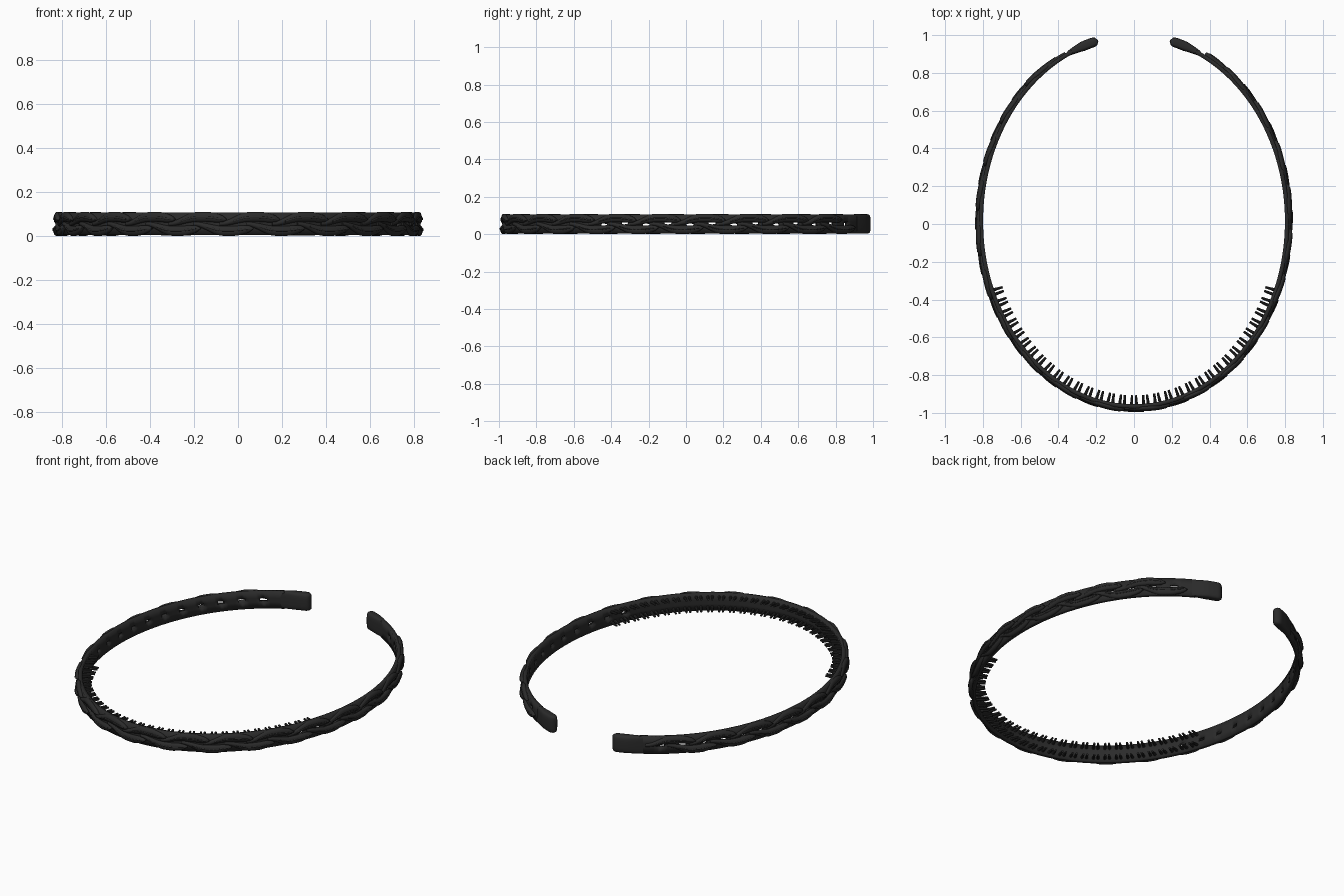
import bpy, bmesh, math
from mathutils import Vector

cube = bpy.data.objects.get("Cube")
if cube:
    bpy.data.objects.remove(cube)

black = bpy.data.materials.new("soft_black")
black.use_nodes = True
color = (0.024, 0.024, 0.024, 1)
black.diffuse_color = color
bsdf = black.node_tree.nodes["Principled BSDF"]
bsdf.inputs["Base Color"].default_value = color
bsdf.inputs["Roughness"].default_value = 0.6

# Oval path, measured by arc length from the middle of the front
A, B, CY, MID = 0.81, 0.98, 0.015, 0.055
END_ANGLE = math.pi - math.asin(0.19 / A)
SAMPLES = 2000
lengths = [0.0]
for i in range(SAMPLES):
    t = END_ANGLE * (i + 0.5) / SAMPLES
    step = math.hypot(A * math.cos(t), B * math.sin(t)) * END_ANGLE / SAMPLES
    lengths.append(lengths[-1] + step)
HALF = lengths[-1]


def angle_at(s):
    d = min(abs(s), HALF)
    lo, hi = 0, SAMPLES
    while hi - lo > 1:
        m = (lo + hi) // 2
        lo, hi = (m, hi) if lengths[m] <= d else (lo, m)
    f = (d - lengths[lo]) / (lengths[hi] - lengths[lo])
    return math.copysign(END_ANGLE * (lo + f) / SAMPLES, s)


def normal_at(s):
    t = angle_at(s)
    return Vector((math.sin(t) / A, -math.cos(t) / B, 0)).normalized()


def place(s, out, z):
    t = angle_at(s)
    return Vector((A * math.sin(t), CY - B * math.cos(t), z)) + normal_at(s) * out


def finish(bm, name, angle=40):
    bmesh.ops.recalc_face_normals(bm, faces=bm.faces)
    mesh = bpy.data.meshes.new(name)
    bm.to_mesh(mesh)
    bm.free()
    mesh.materials.append(black)
    obj = bpy.data.objects.new(name, mesh)
    bpy.context.collection.objects.link(obj)
    bpy.ops.object.select_all(action="DESELECT")
    obj.select_set(True)
    bpy.context.view_layer.objects.active = obj
    bpy.ops.object.shade_smooth_by_angle(angle=math.radians(angle))
    return obj


def sweep(bm, stations, sides=12, power=1.0):
    """Closed tube through (s, out, z, half thickness, half height) stations."""
    rings = []
    for s, out, z, thick, high in stations:
        ring = []
        for k in range(sides):
            a = math.tau * (k + 0.5) / sides
            c, d = math.cos(a), math.sin(a)
            c = math.copysign(abs(c) ** power, c)
            d = math.copysign(abs(d) ** power, d)
            ring.append(bm.verts.new(place(s, out + c * thick, z + d * high)))
        rings.append(ring)
    for r, q in zip(rings, rings[1:]):
        for k in range(sides):
            n = (k + 1) % sides
            bm.faces.new((r[k], r[n], q[n], q[k]))
    bm.faces.new(rings[0])
    bm.faces.new(rings[-1])


PITCH, COLS = 0.118, 6
CAP = 0.17
COUNT = int((HALF - 0.06) / PITCH)

# Inner band with a row of small openings along both sides
bm = bmesh.new()
levels = (0.004, 0.044, 0.066, 0.106)
n = COUNT * COLS
grid = [[bm.verts.new(place(i * PITCH / COLS, 0, z)) for z in levels] for i in range(-n, n + 1)]
for i in range(2 * n):
    s = (i - n + 0.5) * PITCH / COLS
    near_center = abs(s / PITCH - round(s / PITCH)) < 0.2
    for j in range(3):
        if j == 1 and near_center and 0.92 < abs(s) < HALF - CAP - 0.03:
            continue
        bm.faces.new((grid[i][j], grid[i + 1][j], grid[i + 1][j + 1], grid[i][j + 1]))
band = finish(bm, "inner_band")
solid = band.modifiers.new("thickness", "SOLIDIFY")
solid.thickness = 0.022
solid.offset = 0

# Overlapping braid strands, alternately high and low, tips facing one way
strands, ribs = bmesh.new(), bmesh.new()
LENGTH, STEPS = 0.27, 14
for i in range(-COUNT, COUNT):
    start = (i + 0.3) * PITCH
    if start + LENGTH > HALF - 0.08:
        continue
    side = 1 if i % 2 else -1
    body, rib = [], []
    for k in range(STEPS + 1):
        t = k / STEPS
        rise = min(1, t / 0.5)
        rise = rise * rise * (3 - 2 * rise)
        s = start + LENGTH * t
        tip = math.sqrt(max(0.01, 1 - max(0, (t - 0.7) / 0.3) ** 2))
        high = (0.011 + 0.012 * rise) * tip
        z = MID + side * (0.032 * rise - 0.012 * max(0, t - 0.7) / 0.3)
        out = 0.004 + 0.013 * t
        thick = 0.008 + 0.007 * tip
        body.append((s, out, z, thick, high))
        if 0.2 < t < 0.95:
            rib.append((s, out + thick, z - side * high * 0.1, 0.003, 0.004))
    sweep(strands, body)
    sweep(ribs, rib, 6)
finish(strands, "braid_strands", 60)
finish(ribs, "strand_ribs", 60)

# Plain rounded end pieces
for label, sign in (("left", 1), ("right", -1)):
    bm = bmesh.new()
    stations = []
    for k in range(17):
        t = k / 16
        s = sign * (HALF - CAP * (1 - t))
        rnd = math.sqrt(max(0.04, 1 - max(0, (t - 0.84) / 0.16) ** 2))
        grow = min(1, 0.5 + t)
        stations.append((s, 0.002, MID, 0.026 * grow * rnd, 0.04 + 0.012 * rnd))
    sweep(bm, stations, 20, 0.5)
    finish(bm, label + "_end_piece", 60)

# Paired grip teeth inside the front, in a high and a low row
bm = bmesh.new()
for i in range(-16, 17):
    for pair in (-0.013, 0.013):
        s = i * 0.064 + pair
        for tilt in (-1, 1):
            root = place(s, 0, MID + tilt * 0.03)
            tip = place(s - pair * 0.15, -0.058, MID + tilt * 0.036)
            axis = tip - root
            made = bmesh.ops.create_cone(bm, cap_ends=True, segments=8, radius1=0.009,
                                         radius2=0.006, depth=axis.length)
            turn = axis.to_track_quat("Z", "Y")
            for v in made["verts"]:
                v.co = turn @ v.co + (root + tip) / 2
finish(bm, "grip_teeth")
